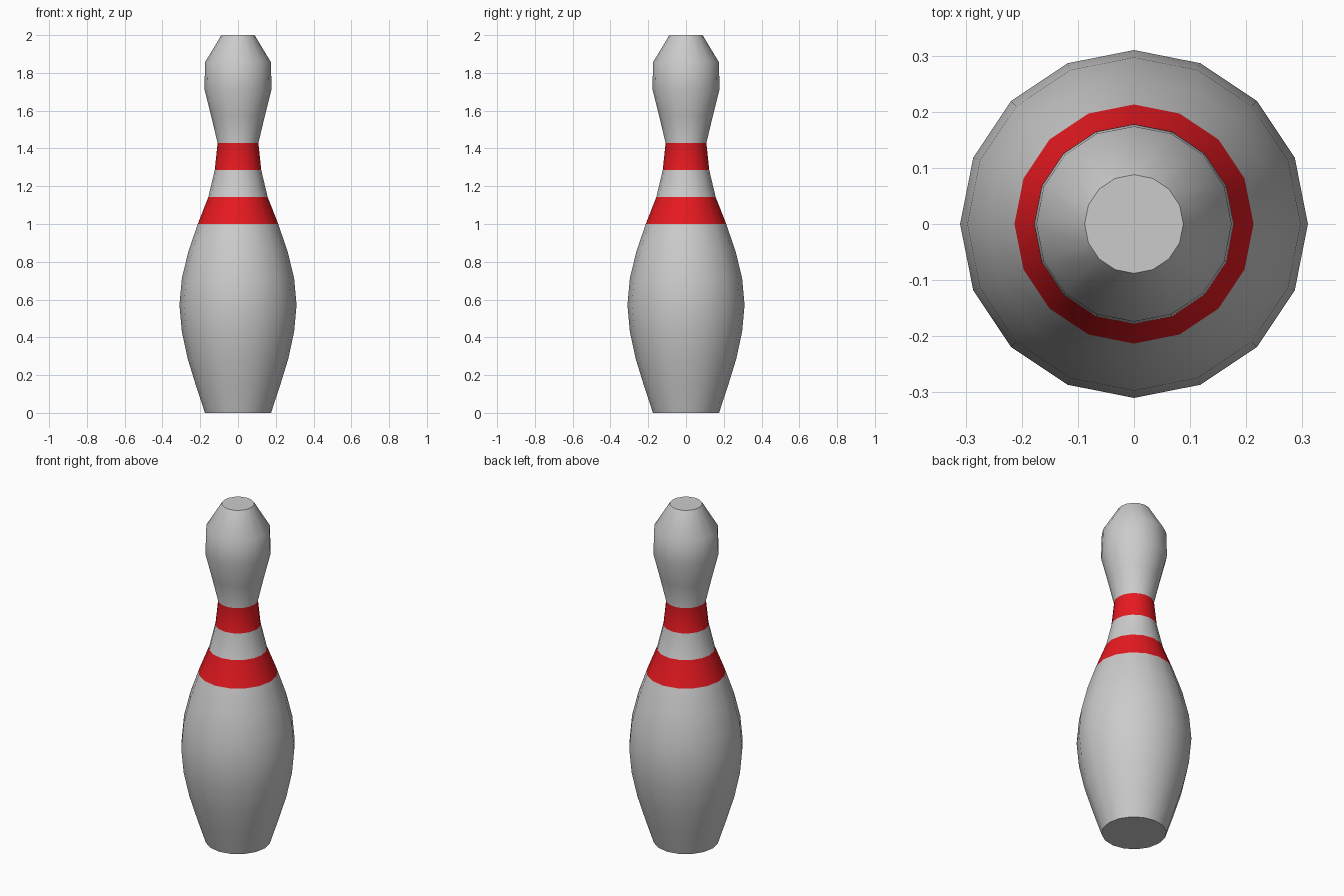
import bpy, bmesh, math

if "Cube" in bpy.data.objects:
    bpy.data.objects.remove(bpy.data.objects["Cube"])

SIDES = 16
STEP = 2.0 / 14
# Ring radii from foot to crown, evenly spaced in height
RADII = [0.175, 0.222, 0.266, 0.297, 0.31, 0.297, 0.262, 0.213,
         0.157, 0.123, 0.108, 0.142, 0.178, 0.174, 0.088]
STRIPES = (7, 9)  # ring intervals painted red

bm = bmesh.new()
rings = []
for i, r in enumerate(RADII):
    rings.append([bm.verts.new((r * math.cos(math.tau * k / SIDES),
                                r * math.sin(math.tau * k / SIDES), i * STEP))
                  for k in range(SIDES)])

# Lathed wall, with the two neck stripes
for i, (low, high) in enumerate(zip(rings, rings[1:])):
    for k in range(SIDES):
        n = (k + 1) % SIDES
        face = bm.faces.new((low[k], low[n], high[n], high[k]))
        face.material_index = 1 if i in STRIPES else 0

# Flat foot and crown
bm.faces.new(rings[0][::-1])
bm.faces.new(rings[-1])

mesh = bpy.data.meshes.new("bowling_pin")
bm.to_mesh(mesh)
bm.free()
pin = bpy.data.objects.new("bowling_pin", mesh)
bpy.context.collection.objects.link(pin)

# Body grey and stripe red
body = bpy.data.materials.new("body")
red = bpy.data.materials.new("stripe_red")
red.diffuse_color = (0.8, 0.01, 0.015, 1)
red.use_nodes = True
red.node_tree.nodes["Principled BSDF"].inputs["Base Color"].default_value = red.diffuse_color
mesh.materials.append(body)
mesh.materials.append(red)

bpy.context.view_layer.objects.active = pin
pin.select_set(True)
bpy.ops.object.shade_smooth_by_angle(angle=math.radians(40))
